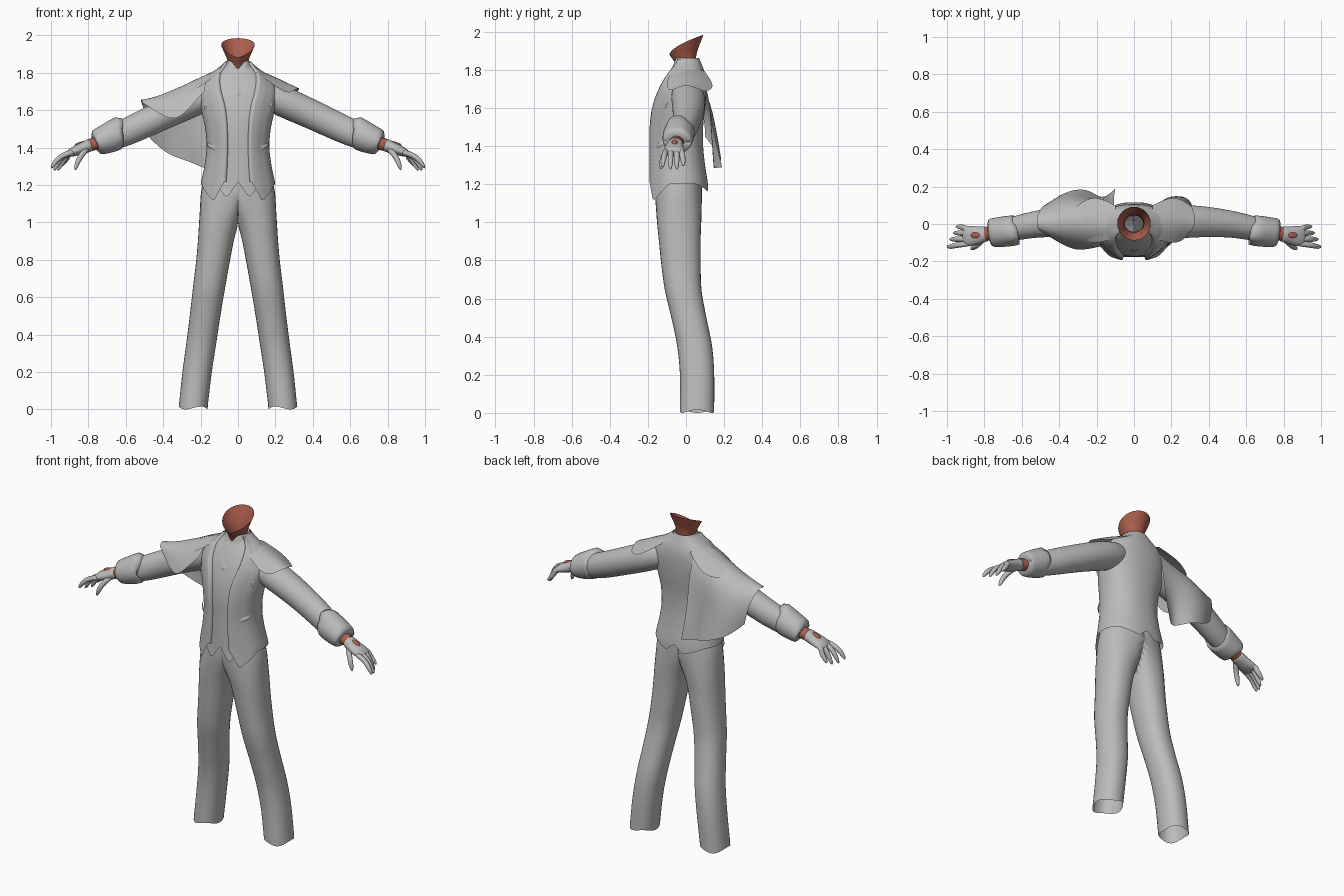
import bpy, math
from mathutils import Vector

if "Cube" in bpy.data.objects:
    bpy.data.objects.remove(bpy.data.objects["Cube"])


def material(name, rgb):
    m = bpy.data.materials.new(name)
    m.diffuse_color = (*rgb, 1)
    m.use_nodes = True
    m.node_tree.nodes["Principled BSDF"].inputs["Base Color"].default_value = m.diffuse_color
    return m


CLOTH = material("grey cloth", (0.5, 0.5, 0.5))
SKIN = material("red brown skin", (0.42, 0.115, 0.075))


def spline(table, t):
    """Smooth lookup in rows of (t, a, b, ...)."""
    t = min(max(t, table[0][0]), table[-1][0])
    i = 0
    while i < len(table) - 2 and t > table[i + 1][0]:
        i += 1
    p, q = table[i], table[i + 1]
    o, r = table[max(i - 1, 0)], table[min(i + 2, len(table) - 1)]
    h = q[0] - p[0]
    s = (t - p[0]) / h
    out = []
    for k in range(1, len(p)):
        m0 = (q[k] - o[k]) / (q[0] - o[0]) * h
        m1 = (r[k] - p[k]) / (r[0] - p[0]) * h
        out.append((2*s**3 - 3*s*s + 1)*p[k] + (s**3 - 2*s*s + s)*m0
                   + (3*s*s - 2*s**3)*q[k] + (s**3 - s*s)*m1)
    return out


def knots(pairs, t):
    """Straight-line lookup, for pointed hems."""
    for (a, p), (b, q) in zip(pairs, pairs[1:]):
        if t <= b:
            return p + (q - p) * max(0, t - a) / (b - a)
    return pairs[-1][1]


def grid(name, rows, mat=CLOTH, wrap=False, cap=False, mirror=False, sub=1):
    n = len(rows[0])
    faces = []
    for i in range(len(rows) - 1):
        for j in range(n if wrap else n - 1):
            k = (j + 1) % n
            faces.append((i*n + j, i*n + k, (i+1)*n + k, (i+1)*n + j))
    if cap:
        faces += [tuple(range(n))[::-1], tuple(range((len(rows)-1)*n, len(rows)*n))]
    me = bpy.data.meshes.new(name)
    me.from_pydata([tuple(p) for r in rows for p in r], [], faces)
    me.materials.append(mat)
    ob = bpy.data.objects.new(name, me)
    bpy.context.collection.objects.link(ob)
    bpy.context.view_layer.objects.active = ob
    ob.select_set(True)
    bpy.ops.object.mode_set(mode='EDIT')
    bpy.ops.mesh.select_all(action='SELECT')
    bpy.ops.mesh.normals_make_consistent(inside=False)
    bpy.ops.object.mode_set(mode='OBJECT')
    bpy.ops.object.shade_smooth()
    ob.select_set(False)
    if mirror:
        ob.modifiers.new("mirror", 'MIRROR').merge_threshold = 0.0005
    if sub:
        s = ob.modifiers.new("smooth", 'SUBSURF')
        s.levels = s.render_levels = sub
        s.boundary_smooth = 'PRESERVE_CORNERS'
    return ob


def tube_rows(path, n=16):
    """Elliptical rings along a path of (x, y, z, radius sideways, radius upward)."""
    pts = [Vector(p[:3]) for p in path]
    rows = []
    for i, p in enumerate(path):
        t = (pts[min(i+1, len(pts)-1)] - pts[max(i-1, 0)]).normalized()
        y = Vector((0, 1, 0))
        y = (y - t * t.y).normalized()
        u = y.cross(t) * -1
        rows.append([pts[i] + y * p[3] * math.cos(2*math.pi*j/n)
                     + u * p[4] * math.sin(2*math.pi*j/n) for j in range(n)])
    return rows


# ---- torso surface: height, half width, front, back ----
TORSO = [(1.10, .207, -.197, .118), (1.20, .2, -.188, .115), (1.30, .18, -.187, .10),
         (1.40, .168, -.186, .09), (1.50, .175, -.185, .09), (1.60, .196, -.173, .10),
         (1.70, .208, -.143, .106), (1.78, .168, -.105, .10), (1.83, .10, -.075, .082),
         (1.86, .068, -.068, .07)]


def torso(a, z, off=0.0):
    w, f, b = spline(TORSO, z)
    s, c = math.sin(a), math.cos(a)
    return ((w + off) * math.copysign(abs(s)**.9, s) if abs(s) > 1e-6 else 0,
            (f + b)/2 - ((b - f)/2 + off) * math.copysign(abs(c)**.9, c), z)


# Waistcoat with a pointed hem
rows = []
for j in range(29):
    v = j / 28
    row = []
    for i in range(41):
        a = math.pi * 1.3 * (i/40 - .5)
        lo = knots([(0, 1.215), (.27, 1.13), (.6, 1.2), (2, 1.22)], abs(a))
        hi = knots([(0, 1.81), (.5, 1.85), (2, 1.855)], abs(a))
        row.append(torso(a, lo + (hi - lo) * v, -.012))
    rows.append(row)
grid("waistcoat", rows, sub=0)

# Open coat: rolled front edge, pointed front tips and a back vent
OPENING = [(1.1, .30), (1.4, .31), (1.6, .32), (1.7, .43), (1.78, .62), (1.83, .9), (1.86, 1.0)]
HEM = [(.3, 1.22), (.62, 1.112), (1.3, 1.205), (2.2, 1.2), (2.9, 1.16), (math.pi, 1.205)]
rows = []
for j in range(33):
    row = []
    for i in range(41):
        u = max(0, (i - 1) / 39)
        lo = knots(HEM, .3 + (math.pi - .3) * u)
        z = lo + (1.857 - lo) * j / 32
        a0 = spline(OPENING, z)[0]
        off = -.016 if i == 0 else .012 * max(0, 1 - u * 6)
        row.append(torso(a0 + (math.pi - a0) * u, z, off))
    rows.append(row)
grid("coat", rows, mirror=True, sub=0)


# Small plates following the torso surface
def patch(name, a0, a1, z0, z1, off, slope=0.0, mirror=True):
    grid(name, [[torso(a0 + (a1-a0)*i/4, z0 + (z1-z0)*j/2 + slope*i/4,
                       off - (.008 if j in (0, 2) or i in (0, 4) else 0))
                 for i in range(5)] for j in range(3)], mirror=mirror, sub=1)


patch("chest_pocket", 1.0, 1.1, 1.59, 1.635, .009, .01)
patch("hip_pocket_flap", .75, 1.2, 1.385, 1.41, .014, .02)
patch("waistcoat_button", -.05, .05, 1.675, 1.705, .001, 0, False)

# Standing collar, notched at the front
rows = []
for z, r in ((1.815, .085), (1.845, .071), (1.868, .067), (1.862, .060), (1.82, .058)):
    row = []
    for i in range(32):
        a = 2 * math.pi * i / 32
        d = min(a, 2*math.pi - a)
        row.append((r*math.sin(a), .002 - r*math.cos(a), z - .045*max(0, 1 - d/.6)))
    rows.append(row)
grid("collar", rows, wrap=True, sub=1)

# Neck, flaring into a jaw line with a slanted open rim
rows = []
for t, r in ((0, .05), (.35, .052), (.55, .053), (.72, .064), (.88, .08), (1, .09)):
    row = []
    for i in range(32):
        a = 2 * math.pi * i / 32
        back = (1 - math.cos(a)) / 2
        rim = 1.88 + .105 * back**.6
        z = 1.74 + (rim - 1.74) * t
        row.append((r*math.sin(a), .002 - (r - .006*(1 - t))*math.cos(a), z))
    rows.append(row)
grid("neck", rows, SKIN, wrap=True)

# Trousers: height, inner x, outer x, front, back
LEG = [(.01, .163, .317, -.032, .148), (.2, .14, .297, -.032, .148), (.35, .117, .277, -.046, .137),
       (.5, .094, .258, -.077, .107), (.65, .069, .241, -.112, .081), (.8, .042, .223, -.132, .077),
       (.92, .018, .213, -.144, .077), (1.0, -.008, .208, -.152, .08), (1.08, -.06, .203, -.158, .082),
       (1.15, -.13, .199, -.162, .084), (1.22, -.17, .185, -.16, .082), (1.3, -.16, .16, -.15, .07)]
rows = []
for k in range(40):
    z = .01 + 1.29 * k / 39
    xi, xo, f, b = spline(LEG, z)
    row = []
    for i in range(32):
        a = 2 * math.pi * i / 32
        c, s = math.cos(a), math.sin(a)
        row.append((max(0, (xi+xo)/2 + (xo-xi)/2 * math.copysign(abs(c)**.9, c)),
                    (f+b)/2 + (b-f)/2 * math.copysign(abs(s)**.9, s),
                    z + (.008 * (1 + math.cos(3*a)) - .01 if k == 0 else 0)))
    rows.append(row)
grid("trousers", rows, wrap=True, mirror=True, sub=0)

# Sleeves
grid("sleeve", tube_rows([(.12, .005, 1.69, .075, .07), (.2, .01, 1.665, .092, .085),
                          (.33, .015, 1.607, .088, .083), (.45, .008, 1.552, .078, .079),
                          (.57, -.008, 1.495, .07, .077), (.66, -.03, 1.456, .065, .07),
                          (.73, -.04, 1.425, .055, .055)]), wrap=True, mirror=True, sub=2)

# Turned-back cuffs with a pointed upper edge
rows = tube_rows([(.66, -.035, 1.46, .068, .07), (.61, -.03, 1.485, .083, .09), (.68, -.04, 1.456, .084, .083),
                  (.74, -.045, 1.432, .08, .074), (.773, -.047, 1.42, .076, .066),
                  (.75, -.047, 1.428, .06, .05)], 20)
for p in rows[1]:
    if p.z > 1.55 and p.y < 0:
        p += Vector((-.025, -.005, .03))
grid("cuff", rows, wrap=True, mirror=True, sub=1)

# Wrists, gloves and the bare spot on the back of the hand
grid("wrist", tube_rows([(.70, -.045, 1.44, .04, .036), (.75, -.048, 1.425, .04, .036),
                         (.792, -.052, 1.413, .038, .034)]), SKIN, wrap=True, mirror=True)
grid("glove_palm", tube_rows([(.782, -.052, 1.416, .042, .036), (.80, -.055, 1.41, .042, .035),
                              (.84, -.062, 1.393, .05, .031), (.88, -.064, 1.378, .057, .027),
                              (.91, -.064, 1.366, .053, .017), (.915, -.064, 1.364, .03, .008)]),
     wrap=True, cap=True, mirror=True)
grid("hand_spot", tube_rows([(.840, -.06, 1.405, .017, .03), (.8495, -.06, 1.426, .017, .03),
                             (.8505, -.06, 1.429, .01, .02)], 12), SKIN, wrap=True, cap=True, mirror=True)
FINGERS = {"index_finger": (-.107, 1.0, -.122, 1.288), "middle_finger": (-.08, .985, -.082, 1.275),
           "ring_finger": (-.05, .965, -.048, 1.275), "little_finger": (-.024, .952, -.014, 1.295)}


def finger(name, pts):
    path = [(*p, r, r) for p, r in zip(pts, (.014, .0165, .0155, .014, .006))]
    grid(name, tube_rows(path, 10), wrap=True, cap=True, mirror=True)


for name, (y0, x, y, z) in FINGERS.items():
    finger(name, [(.875, y0, 1.378), (.91, y0, 1.368), (x - .045, (y0+y)/2, 1.35),
                  (x - .016, y, (z + 1.35)/2 - .005), (x, y, z)])
finger("thumb", [(.80, -.075, 1.40), (.825, -.10, 1.375), (.848, -.12, 1.345),
                 (.862, -.129, 1.31), (.872, -.132, 1.278)])

# Pointed shoulder flaps
grid("shoulder_flap", [[(.10, -.075, 1.80), (.09, .01, 1.835), (.10, .10, 1.79)],
                       [(.21, -.11, 1.72), (.21, .01, 1.80), (.20, .15, 1.72)],
                       [(.265, -.085, 1.69), (.28, .005, 1.765), (.27, .125, 1.69)],
                       [(.285, -.06, 1.70), (.34, .0, 1.728), (.31, .09, 1.69)]], mirror=True, sub=2)

# Short cape draped over one arm and down the back
grid("cape", [
    [(-.51, -.03, 1.64), (-.45, -.07, 1.60), (-.34, -.135, 1.535), (-.27, -.14, 1.60), (-.18, -.12, 1.70)],
    [(-.515, -.02, 1.655), (-.45, -.055, 1.655), (-.36, -.085, 1.67), (-.28, -.085, 1.71), (-.17, -.075, 1.77)],
    [(-.525, .03, 1.66), (-.45, .01, 1.68), (-.36, .02, 1.725), (-.28, .02, 1.76), (-.14, .02, 1.825)],
    [(-.5, .085, 1.60), (-.42, .11, 1.63), (-.33, .13, 1.66), (-.22, .125, 1.70), (-.10, .115, 1.74)],
    [(-.48, .10, 1.50), (-.41, .15, 1.50), (-.31, .165, 1.50), (-.19, .12, 1.50), (-.11, .135, 1.50)],
    [(-.47, .10, 1.45), (-.38, .17, 1.36), (-.25, .20, 1.325), (-.17, .12, 1.28), (-.10, .19, 1.29)],
], sub=2)
